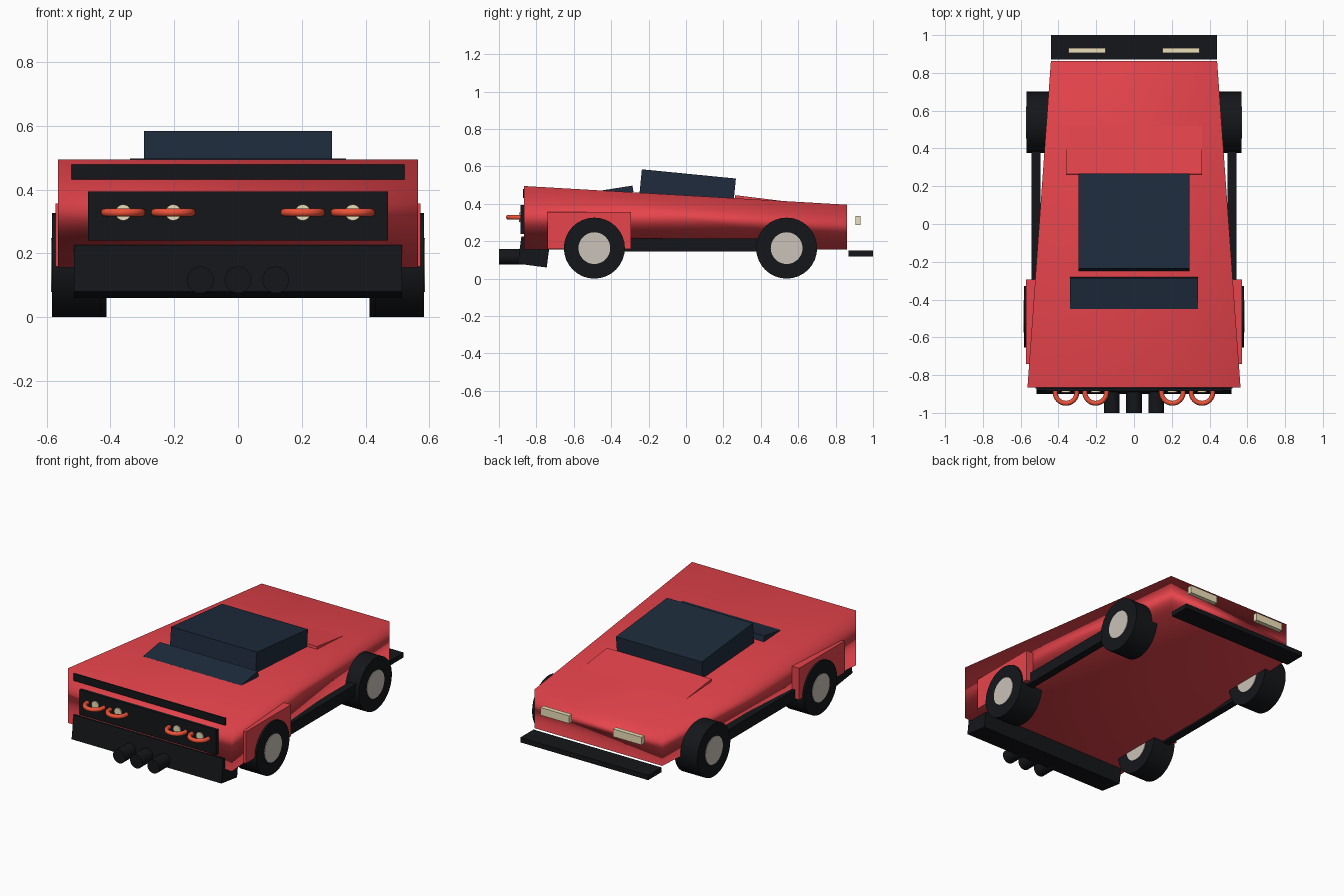
import bpy, bmesh
from math import radians, pi
from mathutils import Matrix

if "Cube" in bpy.data.objects:
    bpy.data.objects.remove(bpy.data.objects["Cube"])


def mat(name, rgb):
    m = bpy.data.materials.new(name)
    m.diffuse_color = (*rgb, 1)
    m.use_nodes = True
    m.node_tree.nodes["Principled BSDF"].inputs["Base Color"].default_value = m.diffuse_color
    return m


RED = mat("red_paint", (0.80, 0.058, 0.072))
BLACK = mat("black_trim", (0.007, 0.008, 0.010))
GLASS = mat("tinted_glass", (0.013, 0.024, 0.045))
CREAM = mat("cream_lens", (0.84, 0.74, 0.48))
METAL = mat("wheel_metal", (0.59, 0.54, 0.48))
ORANGE = mat("orange_ring", (0.85, 0.085, 0.04))


def finish(name, bm, material, angle=None):
    bmesh.ops.recalc_face_normals(bm, faces=bm.faces)
    me = bpy.data.meshes.new(name)
    bm.to_mesh(me)
    bm.free()
    ob = bpy.data.objects.new(name, me)
    bpy.context.collection.objects.link(ob)
    me.materials.append(material)
    if angle:
        bpy.ops.object.select_all(action='DESELECT')
        bpy.context.view_layer.objects.active = ob
        ob.select_set(True)
        bpy.ops.object.shade_smooth_by_angle(angle=radians(angle))
    return ob


def box(name, centre, size, material, tilt=0):
    bm = bmesh.new()
    m = Matrix.Translation(centre) @ Matrix.Rotation(radians(tilt), 4, 'X')
    bmesh.ops.create_cube(bm, size=1, matrix=m @ Matrix.Diagonal((*size, 1)))
    return finish(name, bm, material)


def cylinder(name, centre, r, length, axis, material, sides=32):
    bm = bmesh.new()
    turn = Matrix.Rotation(pi / 2, 4, 'Y' if axis == 'X' else 'X')
    bmesh.ops.create_cone(bm, cap_ends=True, segments=sides, radius1=r, radius2=r,
                          depth=length, matrix=Matrix.Translation(centre) @ turn)
    return finish(name, bm, material, 40)


# Wedge body: tapers in width and height towards +y
bm = bmesh.new()
bmesh.ops.create_cube(bm, size=2)
for v in bm.verts:
    front = v.co.y < 0
    top = v.co.z > 0
    v.co.x *= 0.564 if front else 0.44
    v.co.z = (0.495 if front else 0.395) if top else 0.155
    v.co.y = -0.865 if front else 0.862
body = finish("body", bm, RED)
# Soft shading led by the large top and bottom faces
body.data.shade_smooth()
body.modifiers.new("soft_normals", 'WEIGHTED_NORMAL').mode = 'FACE_AREA'

# Cabin, sloping window slab and raised deck panel
box("cabin", (0, 0.009, 0.495), (0.59, 0.505, 0.13), GLASS, -5.6)
box("window_slab", (0, -0.366, 0.467), (0.676, 0.167, 0.035), GLASS, 9)
box("deck_panel", (0, 0.475, 0.405), (0.72, 0.43, 0.03), RED, -7)

# Front panel, slot, tilted lower bumper and exhausts
box("front_panel", (0, -0.87, 0.317), (0.94, 0.03, 0.155), BLACK)
box("front_slot", (0, -0.866, 0.455), (1.044, 0.012, 0.046), BLACK)
box("front_bumper", (0, -0.8125, 0.1425), (1.03, 0.156, 0.147), BLACK, -7.5)
for i in (-1, 0, 1):
    cylinder(f"exhaust_{i + 2}", (i * 0.118, -0.93, 0.117), 0.042, 0.14, 'Y', BLACK, 24)

# Round lamps with rings
for i, x in enumerate((-0.36, -0.203, 0.203, 0.36)):
    cylinder(f"lamp_{i}", (x, -0.877, 0.328), 0.025, 0.03, 'Y', CREAM, 24)
    bpy.ops.mesh.primitive_torus_add(location=(x, -0.892, 0.328), major_radius=0.057,
                                     minor_radius=0.013, major_segments=32, minor_segments=12)
    ring = bpy.context.object
    ring.name = f"lamp_ring_{i}"
    ring.data.materials.append(ORANGE)
    bpy.ops.object.shade_smooth()

# Bumper and lamps at the narrow end
box("rear_bumper", (0, 0.935, 0.134), (0.88, 0.13, 0.03), BLACK)

for s, side in ((-1, "left"), (1, "right")):
    box(f"rear_lamp_{side}", (s * 0.249, 0.919, 0.311), (0.196, 0.028, 0.048), CREAM)
    box(f"fender_{side}", (s * 0.546, -0.5175, 0.257), (0.052, 0.445, 0.197), RED)
    box(f"skirt_{side}", (s * 0.519, 0.04, 0.18), (0.048, 0.80, 0.07), BLACK)
    # Tyres with hubs showing on both faces
    for end, y, x in (("front", -0.49, 0.506), ("rear", 0.538, 0.49)):
        width = 2 * ((0.583 if end == "front" else 0.568) - x)
        cylinder(f"{end}_tyre_{side}", (s * x, y, 0.163), 0.163, width, 'X', BLACK)
        cylinder(f"{end}_hub_{side}", (s * x, y, 0.163), 0.085, width + 0.006, 'X', METAL)
